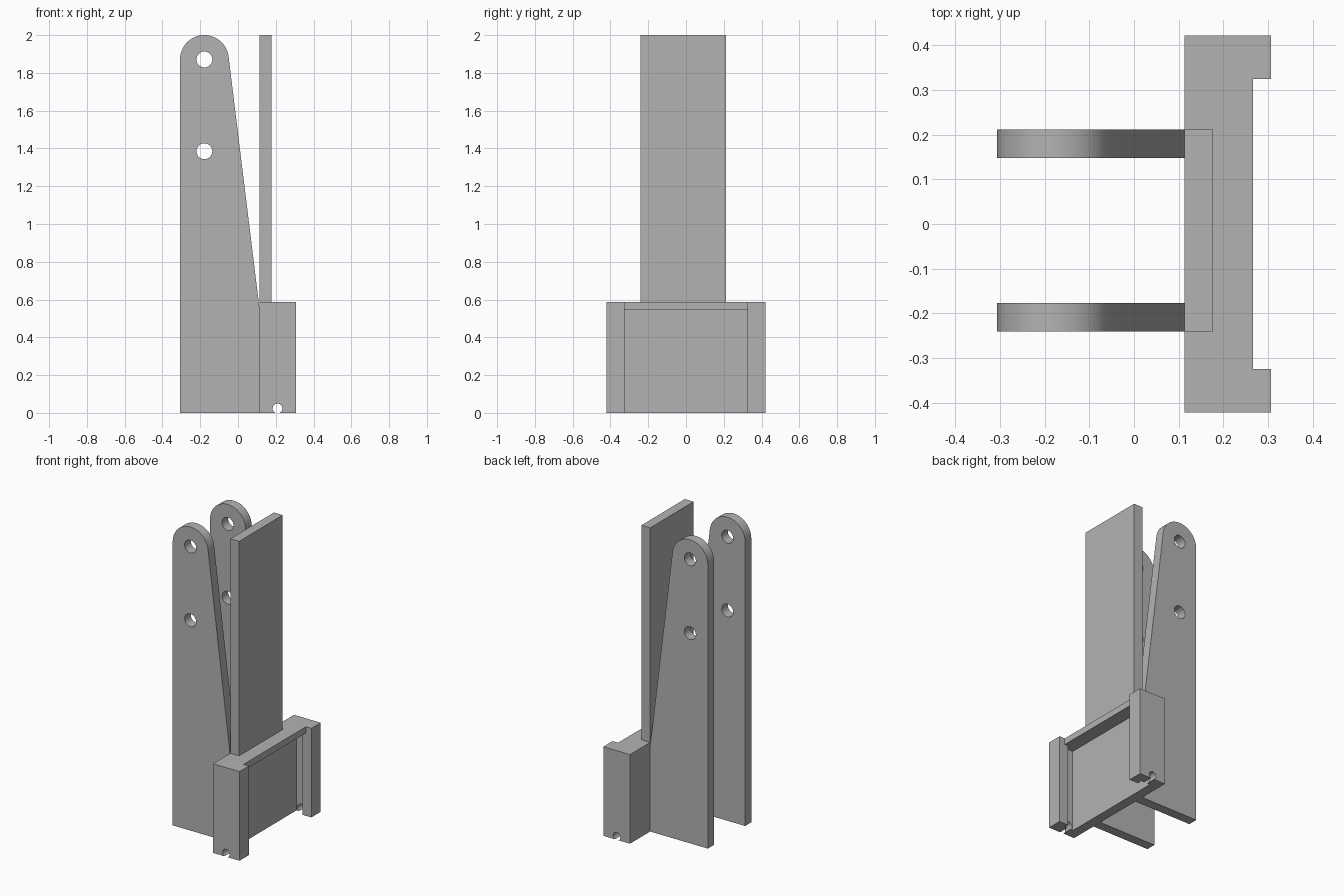
import bpy
import bmesh
from math import pi, sin, cos, atan2, acos, hypot, radians
from mathutils import Vector

if "Cube" in bpy.data.objects:
    bpy.data.objects.remove(bpy.data.objects["Cube"], do_unlink=True)

grey = bpy.data.materials.new("plain grey")
grey.use_nodes = True
grey.diffuse_color = (0.45, 0.45, 0.45, 1)
grey.node_tree.nodes["Principled BSDF"].inputs["Base Color"].default_value = grey.diffuse_color


def prism(name, points, start, end):
    """Extrude a closed outline of 3D points from start to end along an axis vector."""
    bm = bmesh.new()
    face = bm.faces.new([bm.verts.new(Vector(p) + start) for p in points])
    moved = bmesh.ops.extrude_face_region(bm, geom=[face])["geom"]
    bmesh.ops.translate(bm, vec=end - start,
                        verts=[v for v in moved if isinstance(v, bmesh.types.BMVert)])
    if face.is_valid and len(face.link_loops if hasattr(face, "link_loops") else face.loops) and \
            not all(len(e.link_faces) == 2 for e in bm.edges):
        bm.faces.remove(face)
    bmesh.ops.recalc_face_normals(bm, faces=bm.faces)
    mesh = bpy.data.meshes.new(name)
    bm.to_mesh(mesh)
    bm.free()
    mesh.materials.append(grey)
    obj = bpy.data.objects.new(name, mesh)
    bpy.context.collection.objects.link(obj)
    return obj


def along_y(name, outline, y0, y1):
    return prism(name, [(x, 0, z) for x, z in outline], Vector((0, y0, 0)), Vector((0, y1, 0)))


def along_z(name, outline, z0, z1):
    return prism(name, [(x, y, 0) for x, y in outline], Vector((0, 0, z0)), Vector((0, 0, z1)))


def rect(u0, u1, v0, v1):
    return [(u0, v0), (u1, v0), (u1, v1), (u0, v1)]


def arc(cx, cz, r, a0, a1, n):
    return [(cx + r * cos(a0 + (a1 - a0) * i / n), cz + r * sin(a0 + (a1 - a0) * i / n))
            for i in range(n + 1)]


def circle(cx, cz, r, n=40):
    return arc(cx, cz, r, 0, 2 * pi, n)[:-1]


def cut(obj, cutters):
    """Subtract the cutters, apply the result and delete them."""
    bpy.ops.object.select_all(action='DESELECT')
    bpy.context.view_layer.objects.active = obj
    obj.select_set(True)
    for cutter in cutters:
        cutter.hide_render = True
        mod = obj.modifiers.new("cut", 'BOOLEAN')
        mod.operation = 'DIFFERENCE'
        mod.solver = 'EXACT'
        mod.object = cutter
        bpy.ops.object.modifier_apply(modifier=mod.name)
        bpy.data.objects.remove(cutter, do_unlink=True)
    bpy.ops.object.shade_smooth_by_angle(angle=radians(30))


WALL = 0.064                      # common plate thickness
LEFT, MID, RIGHT = -0.307, 0.113, 0.307
HALF, BLOCK_TOP, CEILING = 0.422, 0.587, 0.545
PLATE_BACK, PLATE_FRONT = 0.212, -0.241

# Base block: outline with a shallow recess between two end posts
POST = 0.325
block = along_z("base_block", [(MID, -HALF), (RIGHT, -HALF), (RIGHT, -POST), (0.267, -POST),
                               (0.267, POST), (RIGHT, POST), (RIGHT, HALF), (MID, HALF)],
                0, BLOCK_TOP)
# Slide-in slot, its opening, and the pin hole across the bottom
SLOT0, SLOT1, SLOT_END = MID + WALL, RIGHT - WALL, HALF - WALL
cut(block, [
    along_z("slot_cutter", rect(SLOT0, SLOT1, -SLOT_END, SLOT_END), -0.1, CEILING),
    along_z("opening_cutter", rect(SLOT1 - 0.01, 0.4, -POST, POST), -0.1, CEILING),
    along_y("pin_cutter", circle(0.209, 0.023, 0.026), -0.5, 0.5),
])

# Upright plate standing on the block
along_z("upright_plate", rect(MID, MID + WALL, PLATE_FRONT, PLATE_BACK), BLOCK_TOP, 2.0)

# Tapered arms with a rounded top and two holes
R = 0.129
CX, CZ = LEFT + R, 2.0 - R
SLANT_Z = 0.56
dx, dz = MID - CX, SLANT_Z - CZ
tangent = atan2(dz, dx) + acos(R / hypot(dx, dz))
outline = [(LEFT, 0), (MID, 0), (MID, SLANT_Z)] + arc(CX, CZ, R, tangent, pi, 32)
for name, y0 in (("front_arm", PLATE_FRONT), ("back_arm", PLATE_BACK - WALL)):
    arm = along_y(name, outline, y0, y0 + WALL)
    cut(arm, [along_y("hole_cutter", circle(CX, z, 0.042), y0 - 0.1, y0 + 0.2)
              for z in (CZ, 1.385)])
